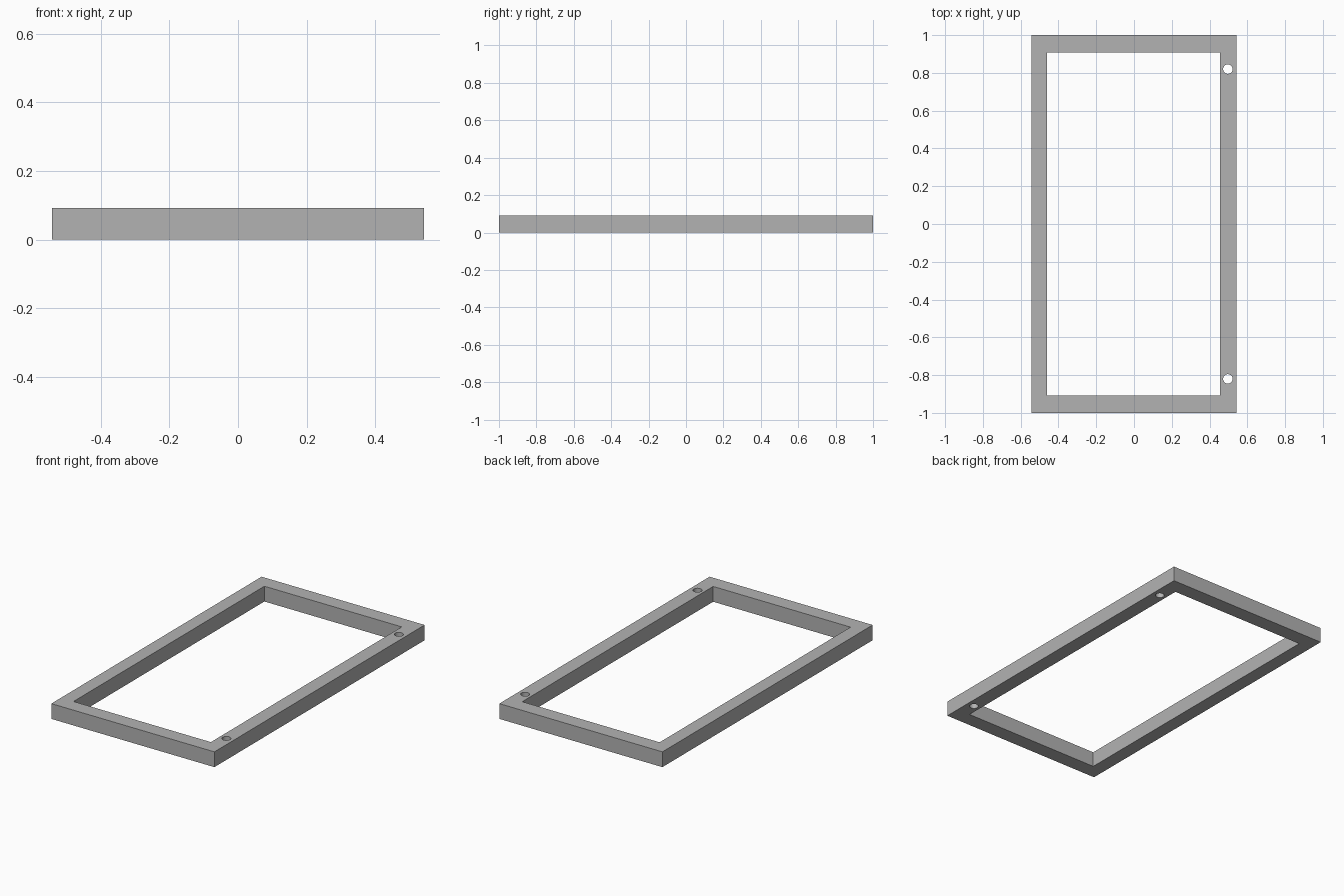
import bpy
import bmesh
from mathutils import Matrix

if "Cube" in bpy.data.objects:
    bpy.data.objects.remove(bpy.data.objects["Cube"], do_unlink=True)

HEIGHT = 0.092
HALF_X, HALF_Y = 0.543, 1.0
IN_LEFT, IN_RIGHT, IN_Y = -0.46, 0.455, 0.908
HOLE_X, HOLE_Y, HOLE_R = 0.497, 0.82, 0.025


def make_material(name, color):
    mat = bpy.data.materials.new(name)
    mat.use_nodes = True
    mat.diffuse_color = color
    mat.node_tree.nodes["Principled BSDF"].inputs["Base Color"].default_value = color
    return mat


def make_object(name, bm):
    mesh = bpy.data.meshes.new(name)
    bm.to_mesh(mesh)
    bm.free()
    obj = bpy.data.objects.new(name, mesh)
    bpy.context.collection.objects.link(obj)
    return obj


def box(name, x0, x1, y0, y1, z0, z1):
    bm = bmesh.new()
    place = Matrix.Translation(((x0 + x1) / 2, (y0 + y1) / 2, (z0 + z1) / 2))
    size = Matrix.Diagonal((x1 - x0, y1 - y0, z1 - z0, 1))
    bmesh.ops.create_cube(bm, size=1, matrix=place @ size)
    return make_object(name, bm)


def cylinder(name, x, y):
    bm = bmesh.new()
    bmesh.ops.create_cone(bm, cap_ends=True, segments=32, radius1=HOLE_R, radius2=HOLE_R,
                          depth=HEIGHT * 3, matrix=Matrix.Translation((x, y, HEIGHT / 2)))
    return make_object(name, bm)


# Rectangular frame
frame = box("frame", -HALF_X, HALF_X, -HALF_Y, HALF_Y, 0, HEIGHT)
frame.data.materials.append(make_material("light grey", (0.45, 0.45, 0.45, 1)))

# Large opening and two screw holes through the left rail
cutters = [box("opening_cutter", IN_LEFT, IN_RIGHT, -IN_Y, IN_Y, -HEIGHT, HEIGHT * 2)]
for label, side in (("front", -1), ("back", 1)):
    cutters.append(cylinder(label + "_hole_cutter", HOLE_X, side * HOLE_Y))

for cutter in cutters:
    cut = frame.modifiers.new(cutter.name, "BOOLEAN")
    cut.operation = "DIFFERENCE"
    cut.solver = "EXACT"
    cut.object = cutter

# Bake the cuts, then drop the cutters
bpy.context.view_layer.objects.active = frame
frame.select_set(True)
for cutter in cutters:
    bpy.ops.object.modifier_apply(modifier=cutter.name)
    bpy.data.objects.remove(cutter, do_unlink=True)

# Smooth hole walls, sharp rail edges
bpy.ops.object.shade_smooth_by_angle()
